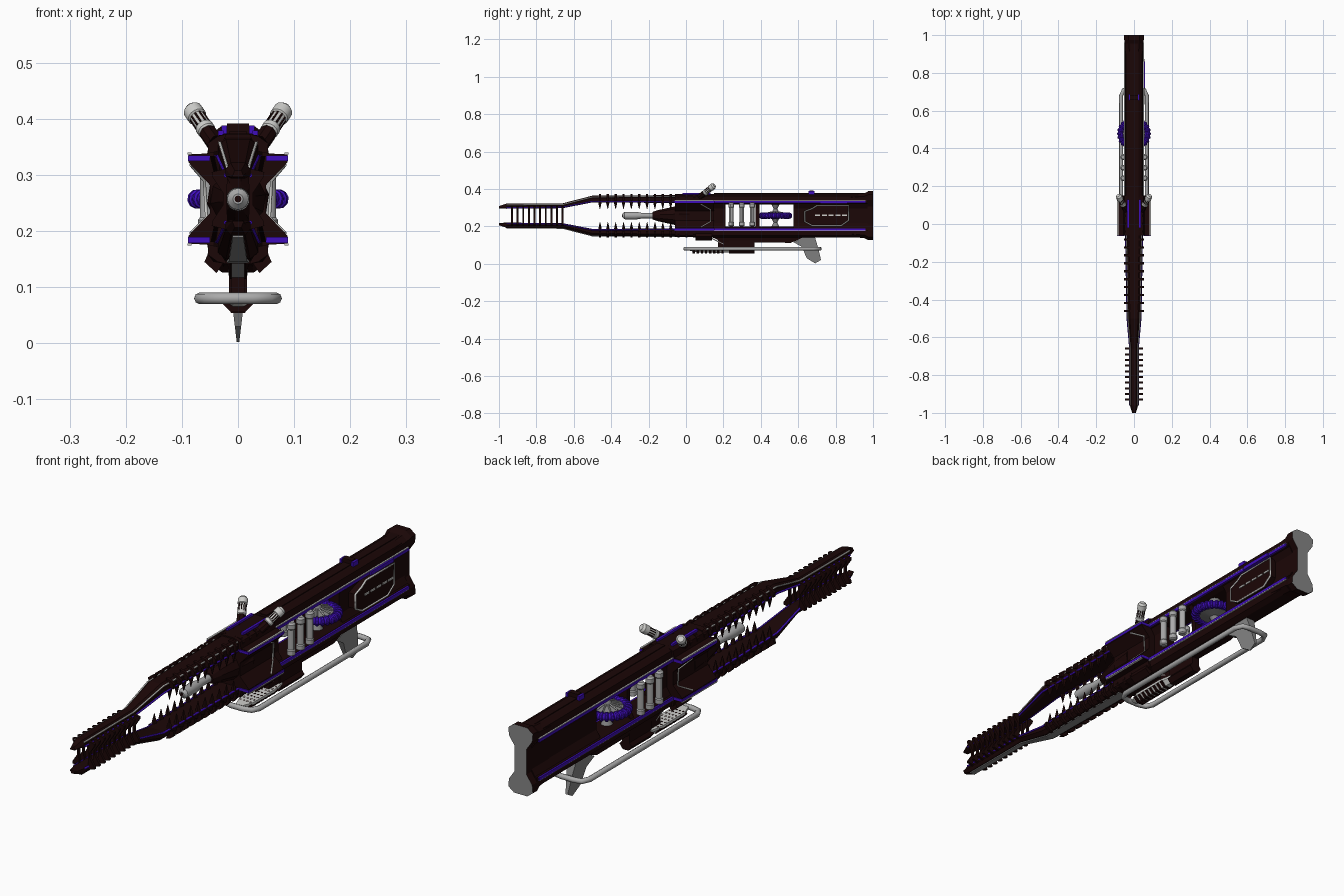
import bpy, bmesh, math
from mathutils import Vector

cube = bpy.data.objects.get("Cube")
if cube:
    bpy.data.objects.remove(cube, do_unlink=True)

MID = 0.257  # height of the long axis


def material(name, rgb):
    m = bpy.data.materials.new(name)
    m.use_nodes = True
    m.diffuse_color = (*rgb, 1)
    m.node_tree.nodes["Principled BSDF"].inputs["Base Color"].default_value = (*rgb, 1)
    return m


DARK = material("dark_brown", (0.011, 0.002, 0.002))
PURPLE = material("purple", (0.05, 0.004, 0.5))
LIGHT = material("light_grey", (0.62, 0.62, 0.6))
STEEL = material("steel_grey", (0.4, 0.4, 0.4))
GREY = material("mid_grey", (0.24, 0.24, 0.24))


def finish(name, bm, mats, smooth=False):
    bmesh.ops.recalc_face_normals(bm, faces=bm.faces)
    me = bpy.data.meshes.new(name)
    bm.to_mesh(me)
    bm.free()
    ob = bpy.data.objects.new(name, me)
    bpy.context.collection.objects.link(ob)
    for m in mats:
        me.materials.append(m)
    if smooth:
        bpy.ops.object.select_all(action='DESELECT')
        ob.select_set(True)
        bpy.context.view_layer.objects.active = ob
        bpy.ops.object.shade_smooth_by_angle()


def loft(name, rings, mat, rear=None, smooth=False):
    """Skin between equal rings of points and cap both ends."""
    bm = bmesh.new()
    rows = [[bm.verts.new(p) for p in r] for r in rings]
    n = len(rows[0])
    for a, b in zip(rows, rows[1:]):
        for i in range(n):
            bm.faces.new((a[i], a[(i + 1) % n], b[(i + 1) % n], b[i]))
    bm.faces.new(rows[0])
    bm.faces.new(rows[-1]).material_index = 1 if rear else 0
    finish(name, bm, [mat] + ([rear] if rear else []), smooth)


def ring(y, half):
    """Mirror a half section of (x, z) points across the centre."""
    return [(x, y, z) for x, z in half] + [(-x, y, z) for x, z in reversed(half)]


def flip(half):
    return [(x, 2 * MID - z) for x, z in half]


def waist(half):
    """Complete an upper half section with its lower reflection."""
    return half + flip(half)[::-1]


def slab(name, section, y0, y1, mat):
    """Extrude an (x, z) section along the length."""
    loft(name, [[(x, y, z) for x, z in section] for y in (y0, y1)], mat)


def box(name, x, y, z, mat):
    slab(name, [(x[0], z[0]), (x[1], z[0]), (x[1], z[1]), (x[0], z[1])], y[0], y[1], mat)


def turned(name, start, axis, profile, mat, sides=16):
    """Round part along an axis from (distance, radius) pairs."""
    d = Vector(axis).normalized()
    u = d.orthogonal().normalized()
    v = d.cross(u)
    rings = [[Vector(start) + d * t + (u * math.cos(k * math.tau / sides)
              + v * math.sin(k * math.tau / sides)) * r for k in range(sides)]
             for t, r in profile]
    loft(name, rings, mat, smooth=True)


def tube(name, pts, r, mat, cyclic=False):
    cu = bpy.data.curves.new(name, 'CURVE')
    cu.dimensions = '3D'
    cu.bevel_depth, cu.bevel_resolution = r, 2
    cu.use_fill_caps = True
    sp = cu.splines.new('POLY')
    sp.points.add(len(pts) - 1)
    for q, p in zip(sp.points, pts):
        q.co = (*p, 1)
    sp.use_cyclic_u = cyclic
    cu.materials.append(mat)
    bpy.context.collection.objects.link(bpy.data.objects.new(name, cu))


# Long jaws: (y, half width, inner height, outer height)
JAW = [(-1, .010, .296, .308), (-.96, .022, .294, .322), (-.66, .022, .297, .323),
       (-.5, .036, .328, .364), (-.06, .044, .325, .367), (.15, .045, .325, .368)]
for label, turn in (("upper", lambda h: h), ("lower", flip)):
    loft(label + "_jaw", [ring(y, turn([(w * .6, zo), (w, zo - .012), (w, zi + .004), (w * .6, zi)]))
                          for y, w, zi, zo in JAW], DARK)
    for s in (-1, 1):
        tube(label + "_jaw_line", [(s * w, y, turn([(0, zi + .005)])[0][1]) for y, w, zi, zo in JAW[1:]],
             .0036, PURPLE)
        # Outer ribs and pointed teeth along the wide part of the jaw
        for i in range(13):
            y = -.46 + i * .042
            w = .036 + .008 * min(1, i / 10)
            slab(label + "_jaw_rib", [(s * x, z) for x, z in turn(
                [(.02, .373), (w, .369), (.054, .356), (.053, .338), (w, .342)])], y - .006, y + .006, DARK)
            root = Vector((s * (w - .004), y, turn([(0, .334)])[0][1]))
            turned(label + "_jaw_tooth", root, turn([(0, MID + 1)])[0][1] * Vector((0, 0, 1)) - MID * Vector((0, 0, 1)),
                   [(0, .011), (-.018, .007), (-.042, .001)], DARK, 5)
for s in (-1, 1):
    tube("upper_jaw_trim", [(s * w * .9, y, zo - .007) for y, w, zi, zo in JAW[1:5]], .0028, LIGHT)
# Grey keel under the lower jaw, carried on to the housing slope
loft("jaw_keel", [ring(y, [(w * .45, .514 - zo), (w * .45, .510 - zo)]) for y, w, zi, zo in JAW[1:5]], GREY)
loft("keel_slope", [ring(y, [(.012, z), (.012, z - .005)]) for y, z in ((.06, .165), (.12, .146), (.2, .108))], GREY)

# Bent slats on each side of the jaw tips
for i in range(10):
    y = -.93 + i * .03
    for s in (-1, 1):
        slab("muzzle_slat", [(s * x, z) for x, z in waist([(.018, .312), (.047, .305), (.045, .295), (.027, .268)])
                             + [(.02, .25), (.02, .264)]], y - .005, y + .005, DARK)

# Inner barrel, nose and hull
turned("barrel", (0, -.34, MID), (0, 1, 0),
       [(0, .009), (.01, .019), (.07, .021), (.11, .014), (.2, .014)], STEEL)
turned("muzzle_bore", (0, -.341, MID), (0, 1, 0), [(0, .006), (.005, .006)], DARK)
turned("nose", (0, -.18, MID), (0, 1, 0), [(0, .02), (.03, .03), (.12, .05), (.2, .056)], DARK, 10)
HULL = waist([(.025, .372), (.05, .362), (.055, .338), (.088, .337), (.088, .322), (.05, .282)])
loft("hull", [ring(-.06, HULL), ring(.15, HULL)], DARK)
for s in (-1, 1):
    for k in (1, -1):
        z = MID + k * .073
        box("hull_flange_stripe", (s * .05, s * .0895), (-.064, .152), (z - .005, z + .005), PURPLE)
        box("hull_flange_edge", (s * .083, s * .09), (-.062, .15), (z + k * .006, z + k * .0095), LIGHT)
    tube("hull_outline", [(s * x, y, z) for x, y, z in ((.084, .08, .318), (.06, .13, .29),
         (.056, .13, .224), (.084, .08, .196))], .003, LIGHT)
    box("top_stripe", (s * .026, s * .036), (-.02, .13), (.37, .379), PURPLE)

# Rear body: two beams joined by walls, leaving two windows
BEAM = [(.024, .374), (.043, .362), (.048, .333), (.046, .324), (.026, .316)]
for label, half, k in (("upper_beam", BEAM, 1), ("lower_beam", flip(BEAM), -1)):
    loft(label, [ring(.14, half), ring(.97, half)], DARK)
    z = MID + k * .073
    for s in (-1, 1):
        box(label + "_line", (s * .036, s * .053), (.15, .96), (z - .006, z + .005), PURPLE)
        box(label + "_edge", (s * .044, s * .0525), (.15, .96), (z + k * .006, z + k * .0085), LIGHT)
WALL = waist([(.042, .325), (.024, .295)])
for y0, y1 in ((.14, .21), (.372, .392), (.575, .97)):
    loft("body_wall", [ring(y0, WALL), ring(y1, WALL)], DARK)
box("top_rail", (-.016, .016), (.15, .97), (.37, .377), DARK)
box("rear_sight", (-.02, .02), (.66, .682), (.37, .392), DARK)
for s in (-1, 1):
    box("rear_sight_wing", (s * .02, s * .029), (.655, .687), (.365, .388), PURPLE)

# Flared butt with a grey end face
BUTT = [waist([(.028 * k, MID + .131 * k), (.052 * k, MID + .113 * k), (.049 * k, MID + .083 * k),
               (.025, MID + .048)]) for k in (.85, .92, 1, 1)]
loft("butt", [ring(y, h) for y, h in zip((.86, .955, .975, 1), BUTT)], DARK, rear=GREY)

# Side panel on the left side only
PANEL = [(.635, .225), (.675, .203), (.83, .203), (.87, .232), (.87, .311), (.7, .311), (.675, .295), (.635, .28)]
loft("side_panel", [[(x, y, z) for y, z in PANEL] for x in (.02, .052)], DARK)
tube("side_panel_outline", [(.052, y, z) for y, z in PANEL], .0036, LIGHT, True)
box("side_panel_cap", (.045, .059), (.72, .86), (.322, .336), PURPLE)
for i in range(5):
    box("panel_dash", (.05, .0555), (.69 + i * .036, .717 + i * .036), (.255, .262), LIGHT)

# Vertical cooling pipes on both sides
for s in (-1, 1):
    for y in (.242, .298, .354):
        turned("cooling_pipe", (s * .056, y, .2), (0, 0, 1),
               [(0, .01), (.004, .0155), (.02, .0155), (.024, .0125), (.1, .0125),
                (.104, .016), (.12, .016), (.127, .01)], STEEL, 12)

# Flat coil wheel on a vertical spindle
WY, TURNS = .478, 26
HOOP = [(math.cos(i * math.tau / TURNS), math.sin(i * math.tau / TURNS)) for i in range(TURNS)]
tube("coil_core", [(c * .072, WY + n * .072, MID) for c, n in HOOP], .0145, PURPLE, True)
for c, n in HOOP:
    d = Vector((-n, c, 0))
    turned("coil_winding", Vector((c * .073, WY + n * .073, MID)) - d * .006, d,
           [(0, .014), (.003, .0175), (.009, .0175), (.012, .014)], PURPLE, 10)
turned("coil_spindle", (0, WY, .19), (0, 0, 1),
       [(0, .025), (.03, .01), (.05, .02), (.058, .058), (.076, .058), (.084, .02), (.104, .01), (.134, .025)], GREY)
for c, n in HOOP[::2]:
    tube("coil_spoke", [(r * c, WY + r * n, z) for r, z in ((.015, .278), (.055, .269))], .003, STEEL)

# Angled lamps with slotted barrels, and the swept plates below
for s in (-1, 1):
    d = Vector((s * .034, .062, .05)).normalized()
    p = Vector((s * .05, .09, .37))
    u = d.orthogonal().normalized()
    v = d.cross(u)
    turned("lamp_mount", p - d * .025, d, [(0, .016), (.035, .016), (.04, .011)], DARK, 8)
    turned("lamp", p + d * .01, d, [(0, .012), (.005, .0165), (.016, .0165), (.018, .014), (.046, .014),
                                    (.048, .0175), (.068, .0175), (.076, .011)], LIGHT)
    for k in range(10):
        o = (u * math.cos(k * math.tau / 10) + v * math.sin(k * math.tau / 10)) * .0138
        tube("lamp_slot", [p + d * .029 + o, p + d * .055 + o], .0018, DARK)
    slab("lower_fin", [(s * x, z) for x, z in ((.012, .2), (.012, .165), (.038, .125), (.06, .145), (.035, .2))],
         .05, .14, DARK)

# Underside housing, magazine and front grip
loft("lower_housing", [ring(y, [(.026, .18), (.014, z)]) for y, z in
                       ((.12, .15), (.2, .115), (.56, .112), (.66, .15))], DARK)
loft("magazine", [ring(y, [(.016, .15), (.016, .085), (.026, .072), (.012, .054)]) for y in (.23, .365)], DARK)
loft("front_grip", [ring(y, [(w, .085), (w, .076), (w * .4, zb)]) for y, w, zb in
                    ((0, .012, .075), (.05, .03, .062), (.18, .03, .058), (.24, .02, .06))], LIGHT)
for i in range(8):
    y = .035 + i * .022
    slab("grip_band", [(.028, .079), (.031, .074), (.013, .056), (-.013, .056), (-.031, .074), (-.028, .079)],
         y, y + .012, DARK)
    for x in (-.021, -.007, .007, .021):
        box("grip_hole", (x - .003, x + .003), (y + .008, y + .015), (.084, .0857), DARK)
box("grip_post", (-.012, .012), (.17, .24), (.08, .16), DARK)

# Guard rail loop
HALF_RAIL = [(.025, -.004), (.055, .004), (.068, .03), (.068, .68), (.055, .71), (.025, .715)]
tube("guard_rail", [(x, y, .08) for x, y in HALF_RAIL] + [(-x, y, .08) for x, y in reversed(HALF_RAIL)],
     .0105, STEEL, True)

# Grey tail fin holding the rail, tapering to a point below
loft("tail_fin", [[(s * (.002 + .12 * z), y, z) for y, z in ((.575, .115), (.65, .155), (.69, .14), (.705, .09),
      (.722, .02), (.69, .002), (.645, .03), (.62, .09))] for s in (-1, 1)], GREY)
